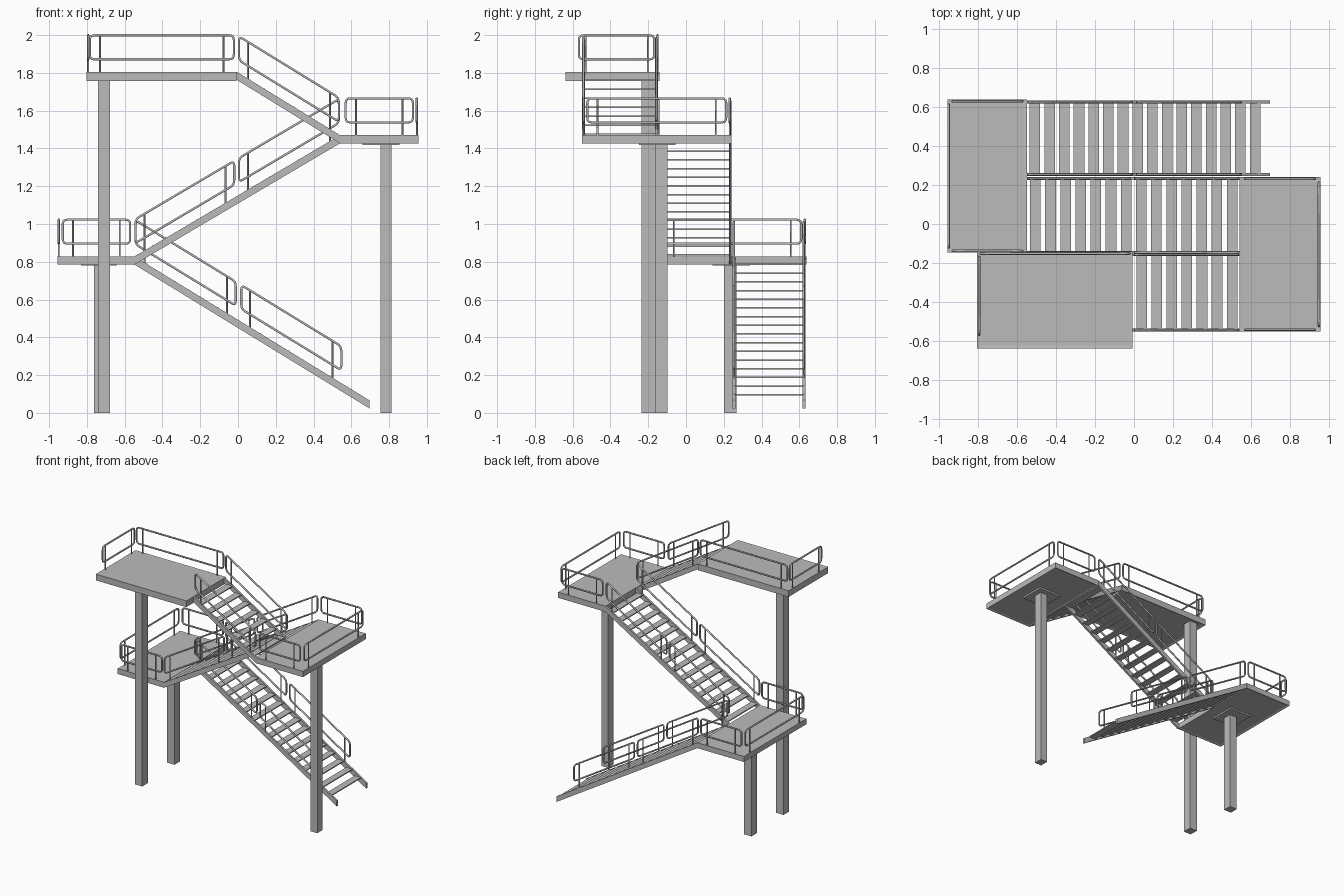
import bpy, bmesh, math
from mathutils import Vector

if "Cube" in bpy.data.objects:
    bpy.data.objects.remove(bpy.data.objects["Cube"])

steel = bpy.data.materials.new("grey_steel")
steel.diffuse_color = (0.5, 0.5, 0.5, 1)
steel.use_nodes = True
steel.node_tree.nodes["Principled BSDF"].inputs["Base Color"].default_value = steel.diffuse_color


def add_object(name, bm):
    bmesh.ops.recalc_face_normals(bm, faces=bm.faces)
    mesh = bpy.data.meshes.new(name)
    bm.to_mesh(mesh)
    bm.free()
    mesh.materials.append(steel)
    obj = bpy.data.objects.new(name, mesh)
    bpy.context.collection.objects.link(obj)
    return obj


def add_box(bm, x0, x1, y0, y1, z0, z1):
    verts = bmesh.ops.create_cube(bm, size=1)["verts"]
    for v in verts:
        v.co = ((x0 + x1) / 2 + v.co.x * (x1 - x0),
                (y0 + y1) / 2 + v.co.y * (y1 - y0),
                (z0 + z1) / 2 + v.co.z * (z1 - z0))


def box(name, *extent):
    bm = bmesh.new()
    add_box(bm, *extent)
    return add_object(name, bm)


# Platform: solid slab with a shallow framed panel on top and underneath
def platform(name, x0, x1, y0, y1, z0, z1):
    bm = bmesh.new()
    add_box(bm, x0, x1, y0, y1, z0, z1)
    bm.normal_update()
    for face in [f for f in bm.faces if abs(f.normal.z) > 0.9]:
        depth = -0.002 if face.normal.z > 0 else -0.006
        bmesh.ops.inset_region(bm, faces=[face], thickness=0.022)
        bmesh.ops.translate(bm, verts=face.verts, vec=face.normal * depth)
    return add_object(name, bm)


# Round bar along a path
def add_tube(bm, points, radius, closed):
    curve = bpy.data.curves.new("bar_path", "CURVE")
    curve.dimensions = "3D"
    curve.bevel_depth = radius
    curve.bevel_resolution = 1
    curve.use_fill_caps = not closed
    spline = curve.splines.new("POLY")
    spline.points.add(len(points) - 1)
    for p, co in zip(spline.points, points):
        p.co = (*co, 1)
    spline.use_cyclic_u = closed
    obj = bpy.data.objects.new("bar_path", curve)
    bpy.context.collection.objects.link(obj)
    mesh = bpy.data.meshes.new_from_object(
        obj.evaluated_get(bpy.context.evaluated_depsgraph_get()))
    bm.from_mesh(mesh)
    bpy.data.objects.remove(obj)
    bpy.data.curves.remove(curve)
    bpy.data.meshes.remove(mesh)


def rounded(corners, radius, steps=4):
    points = []
    for i, c in enumerate(corners):
        a = c + (corners[i - 1] - c).normalized() * radius
        b = c + (corners[(i + 1) % len(corners)] - c).normalized() * radius
        for k in range(steps + 1):
            t = k / steps
            points.append(a * (1 - t) ** 2 + c * 2 * t * (1 - t) + b * t * t)
    return points


# Railing: rounded loop standing on two posts; start and end are foot points
RAIL_TOP, RAIL_DROP, BAR = 0.195, 0.127, 0.0065


def railing(name, start, end, inset=0.055):
    a, b = Vector(start), Vector(end)
    up, low = Vector((0, 0, RAIL_TOP)), Vector((0, 0, RAIL_TOP - RAIL_DROP))
    bm = bmesh.new()
    add_tube(bm, rounded([a + low, b + low, b + up, a + up], 0.025), BAR, True)
    t = inset / (b - a).length
    for foot in (a.lerp(b, t), b.lerp(a, t)):
        add_tube(bm, [foot - Vector((0, 0, 0.01)), foot + up], BAR * 0.8, False)
    obj = add_object(name, bm)
    obj.data.shade_smooth()
    return obj


# Flight: two sloped stringers, thin open treads, loops of railing on both sides
def flight(name, x0, z0, x1, z1, y0, y1, tread_x, count, rails, depth=0.043):
    slope = (z1 - z0) / (x1 - x0)

    def top(x):
        return z0 + slope * (x - x0)

    for side, y in (("front", y0), ("back", y1)):
        bm = bmesh.new()
        ring = [bm.verts.new((x, y - 0.0075, z)) for x, z in
                ((x0, z0), (x1, z1), (x1, z1 - depth), (x0, z0 - depth))]
        face = bm.faces.new(ring)
        new = bmesh.ops.extrude_face_region(bm, geom=[face])["geom"]
        bmesh.ops.translate(bm, vec=(0, 0.015, 0),
                            verts=[g for g in new if isinstance(g, bmesh.types.BMVert)])
        add_object(f"{name}_{side}_stringer", bm)
        for n, (a, b) in enumerate(rails):
            railing(f"{name}_{side}_railing_{n + 1}", (a, y, top(a)), (b, y, top(b)))
    bm = bmesh.new()
    for i in range(count):
        x = tread_x[0] + (tread_x[1] - tread_x[0]) * i / (count - 1)
        z = top(x) - depth * 0.4
        add_box(bm, x - 0.027, x + 0.027, y0, y1, z - 0.004, z + 0.004)
    add_object(f"{name}_treads", bm)


# Platforms
platform("lower_platform", -0.955, -0.548, -0.147, 0.638, 0.785, 0.828)
platform("middle_platform", 0.54, 0.955, -0.55, 0.24, 1.425, 1.47)
platform("upper_platform", -0.803, -0.007, -0.638, -0.14, 1.757, 1.806)

# Columns and their bearing plates
box("lower_column", -0.762, -0.698, 0.2, 0.267, 0, 0.78)
box("middle_column", 0.754, 0.812, -0.165, -0.098, 0, 1.42)
box("upper_column", -0.741, -0.677, -0.235, -0.165, 0, 1.76)
box("lower_bearing_plate", -0.832, -0.643, 0.14, 0.34, 0.779, 0.795)
box("middle_bearing_plate", 0.66, 0.855, -0.25, -0.055, 1.418, 1.435)

# Flights of stairs
flight("lower_flight", 0.695, 0.067, -0.548, 0.828, 0.254, 0.624,
       (0.62, -0.507), 16, [(0.547, 0.017), (-0.012, -0.543)])
flight("middle_flight", -0.548, 0.828, 0.54, 1.47, -0.146, 0.234,
       (-0.505, 0.502), 14, [(-0.543, -0.02), (0.005, 0.534)])
flight("upper_flight", 0.54, 1.47, -0.007, 1.806, -0.543, -0.157,
       (0.502, 0.04), 7, [(0.534, 0.005)])

# Platform railings
for level, x_in, x_out, y0, y1, z in (("lower", -0.571, -0.928, -0.138, 0.628, 0.828),
                                      ("middle", 0.57, 0.926, -0.541, 0.231, 1.47)):
    railing(f"{level}_front_railing", (x_in, y0, z), (x_out, y0, z))
    railing(f"{level}_back_railing", (x_in, y1, z), (x_out, y1, z))
    x_side = x_out + math.copysign(0.021, x_out)
    railing(f"{level}_side_railing", (x_side, y0 + 0.018, z), (x_side, y1 - 0.018, z))
railing("upper_back_railing", (-0.785, -0.151, 1.804), (-0.022, -0.151, 1.804))
railing("upper_side_railing", (-0.793, -0.567, 1.804), (-0.793, -0.168, 1.804), 0.035)
